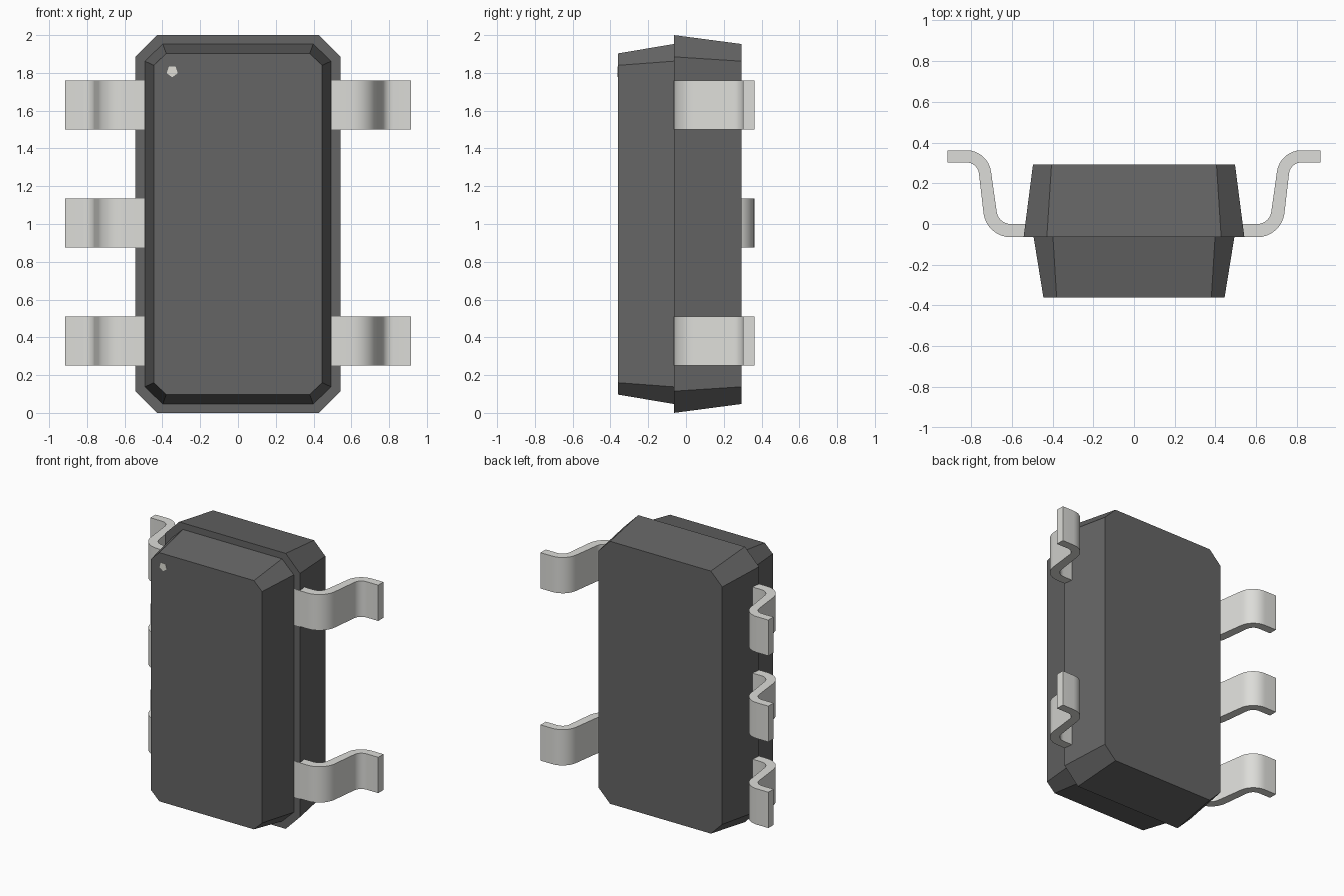
import bpy, bmesh
from math import sin, cos, pi, radians

if "Cube" in bpy.data.objects:
    bpy.data.objects.remove(bpy.data.objects["Cube"])


def material(name, color):
    m = bpy.data.materials.new(name)
    m.diffuse_color = (*color, 1)
    m.use_nodes = True
    m.node_tree.nodes["Principled BSDF"].inputs["Base Color"].default_value = m.diffuse_color
    return m


def loft(name, rings, mat, smooth=False):
    """Closed solid through a series of equal-length point rings."""
    bm = bmesh.new()
    loops = [[bm.verts.new(p) for p in ring] for ring in rings]
    n = len(loops[0])
    for a, b in zip(loops, loops[1:]):
        for i in range(n):
            j = (i + 1) % n
            bm.faces.new((a[i], a[j], b[j], b[i]))
    bm.faces.new(loops[0])
    bm.faces.new(loops[-1])
    bmesh.ops.recalc_face_normals(bm, faces=bm.faces)
    for f in bm.faces:
        f.smooth = smooth
    me = bpy.data.meshes.new(name)
    bm.to_mesh(me)
    bm.free()
    if smooth:
        me.set_sharp_from_angle(angle=radians(30))
    me.materials.append(mat)
    ob = bpy.data.objects.new(name, me)
    bpy.context.collection.objects.link(ob)
    return ob


def octagon(y, hx, hz, cx, cz):
    """Corner-cut rectangle; cx, cz are the half sizes where the cuts begin."""
    q = [(cx, hz), (hx, cz), (hx, -cz), (cx, -hz),
         (-cx, -hz), (-hx, -cz), (-hx, cz), (-cx, hz)]
    return [(x, y, 1 + z) for x, z in q]


def arc(cx, cy, r, a0, a1, n=8):
    angles = [radians(a0 + (a1 - a0) * i / n) for i in range(n + 1)]
    return [(cx + r * cos(a), cy + r * sin(a)) for a in angles]


dark = material("dark_plastic", (0.13, 0.13, 0.13))
metal = material("pale_metal", (0.72, 0.72, 0.69))
white = material("marker_paint", (0.75, 0.74, 0.68))

# Stepped, tapered body
loft("body", [
    octagon(-0.36, 0.445, 0.903, 0.38, 0.84),
    octagon(-0.064, 0.493, 0.953, 0.398, 0.862),
    octagon(-0.064, 0.542, 1.0, 0.428, 0.885),
    octagon(0.293, 0.496, 0.953, 0.405, 0.862)], dark)

# Pin one marker: small pentagon
dot = [(-0.348 + 0.031 * cos(a), 1.808 + 0.031 * sin(a))
       for a in (-pi / 2 + 2 * pi * k / 5 for k in range(5))]
loft("pin_one_dot", [[(x, y, z) for x, z in dot] for y in (-0.362, -0.35)], white)

# Gull-wing lead profile: outer side out, inner side back
outer = [(0.494, -0.065)] + arc(0.605, 0.07, 0.135, -90, -8) \
    + arc(0.822, 0.241, 0.061, 172, 90) + [(0.915, 0.302)]
inner = [(0.494, 0.0)] + arc(0.605, 0.07, 0.07, -90, -8) \
    + arc(0.822, 0.241, 0.121, 172, 90) + [(0.915, 0.362)]
profile = outer + inner[::-1]

# Three leads on the left, two on the right
for side, label, heights in ((-1, "left", (0.38, 1.005, 1.63)),
                             (1, "right", (0.38, 1.63))):
    for k, z in enumerate(heights):
        loft(f"{label}_lead_{k + 1}",
             [[(side * x, y, z + d) for x, y in profile] for d in (-0.13, 0.13)],
             metal, smooth=True)
